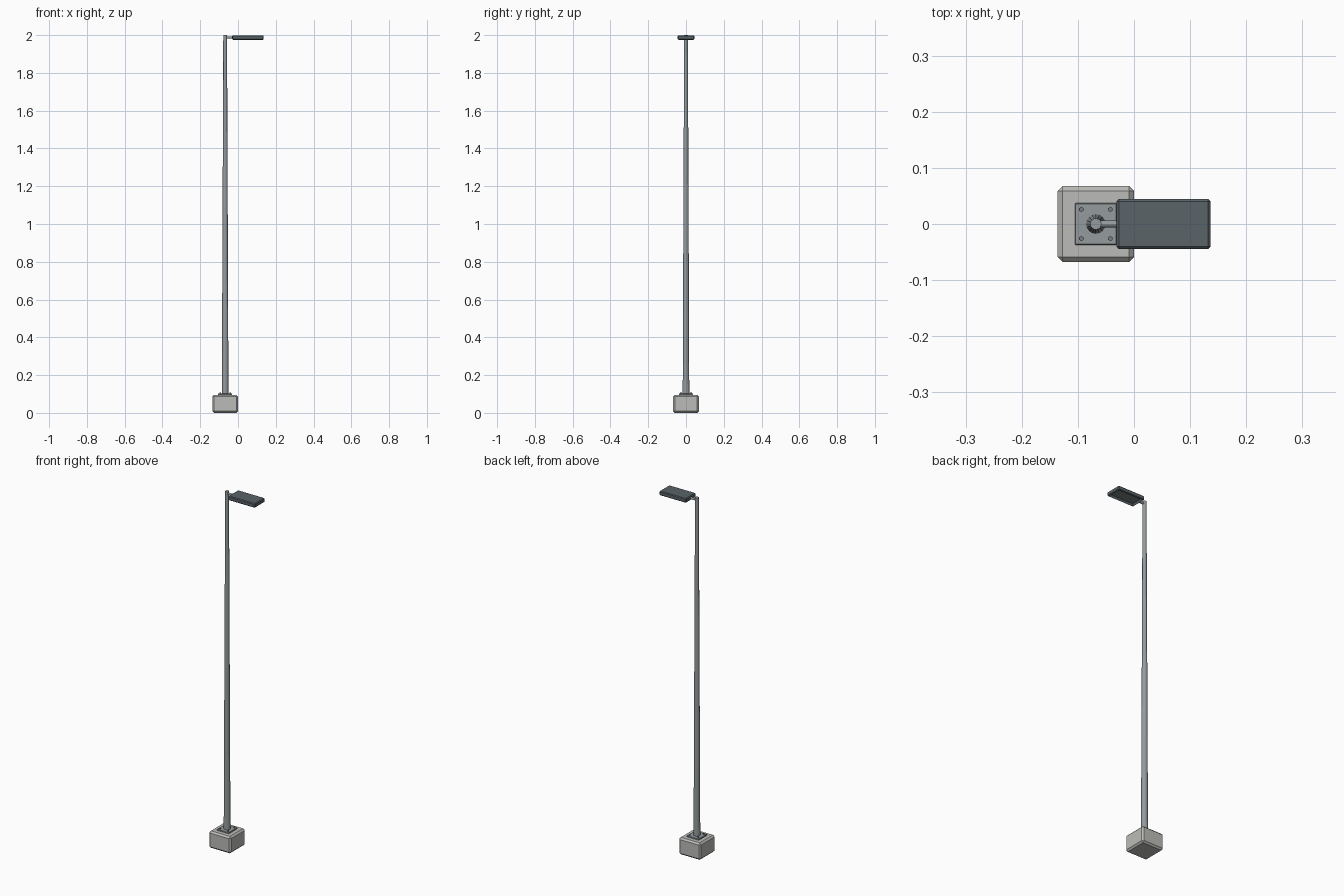
import bpy, bmesh
from math import pi

if "Cube" in bpy.data.objects:
    bpy.data.objects.remove(bpy.data.objects["Cube"])

PX = -0.068  # pole axis


def mat(name, c):
    m = bpy.data.materials.new(name)
    m.diffuse_color = (*c, 1)
    m.use_nodes = True
    m.node_tree.nodes["Principled BSDF"].inputs["Base Color"].default_value = m.diffuse_color
    return m


CONCRETE = mat("concrete", (0.5, 0.5, 0.48))
STEEL = mat("steel", (0.3, 0.33, 0.34))
BOLT = mat("bolt_steel", (0.18, 0.2, 0.21))
DARK = mat("dark_housing", (0.1, 0.125, 0.14))
LENS = mat("lens", (0.2, 0.22, 0.22))


def finish(bm, name, material):
    me = bpy.data.meshes.new(name)
    bm.to_mesh(me)
    bm.free()
    me.materials.append(material)
    ob = bpy.data.objects.new(name, me)
    bpy.context.collection.objects.link(ob)
    return ob


def box(name, lo, hi, material, bevel=0, recess=None):
    bm = bmesh.new()
    bmesh.ops.create_cube(bm, size=1)
    for v in bm.verts:
        v.co = [(a + b) / 2 + c * (b - a) for a, b, c in zip(lo, hi, v.co)]
    if bevel:
        bmesh.ops.bevel(bm, geom=bm.edges[:], offset=bevel, segments=1, affect='EDGES')
    if recess:
        # inset the underside and push it upward
        bm.normal_update()
        f = min(bm.faces, key=lambda f: f.normal.z * f.calc_area())
        bmesh.ops.inset_region(bm, faces=[f], thickness=recess[0])
        bmesh.ops.translate(bm, verts=f.verts[:], vec=(0, 0, recess[1]))
    return finish(bm, name, material)


def turned(name, x, y, profile, sides, material, smooth=False):
    # closed solid from (radius, height) pairs
    bm = bmesh.new()
    rings = []
    for r, z in profile:
        ring = bmesh.ops.create_circle(bm, segments=sides, radius=r)["verts"]
        bmesh.ops.translate(bm, verts=ring, vec=(x, y, z))
        rings.append(ring)
    for a, b in zip(rings, rings[1:]):
        for i in range(sides):
            j = (i + 1) % sides
            bm.faces.new((a[i], a[j], b[j], b[i]))
    bm.faces.new(rings[0])
    bm.faces.new(rings[-1])
    bmesh.ops.recalc_face_normals(bm, faces=bm.faces[:])
    return finish(bm, name, material)


# Footing and base plate
box("concrete_footing", (PX - 0.068, -0.068, 0), (PX + 0.068, 0.068, 0.095), CONCRETE, 0.009)
box("base_plate", (PX - 0.037, -0.037, 0.094), (PX + 0.037, 0.037, 0.102), STEEL, 0.001)

# Anchor bolts with nuts
for sx in (-1, 1):
    for sy in (-1, 1):
        x, y = PX + sx * 0.026, sy * 0.026
        turned("anchor_nut", x, y, [(0.0045, 0.101), (0.0045, 0.107)], 6, BOLT)

# Tapered pole with cap
turned("pole", PX, 0, [(0.0175, 0.1), (0.010, 1.994), (0.010, 2.0)], 16, STEEL)

# Lamp arm
arm = turned("lamp_arm", 0, 0, [(0.006, 0), (0.006, 0.045)], 12, STEEL)
arm.rotation_euler = (0, pi / 2, 0)
arm.location = (PX, 0, 1.987)

# Lamp head with recessed underside and lens
box("lamp_head", (-0.031, -0.0445, 1.975), (0.136, 0.0445, 1.999), DARK, 0.004, (0.008, 0.012))
box("lamp_lens", (-0.017, -0.031, 1.983), (0.122, 0.031, 1.989), LENS)
